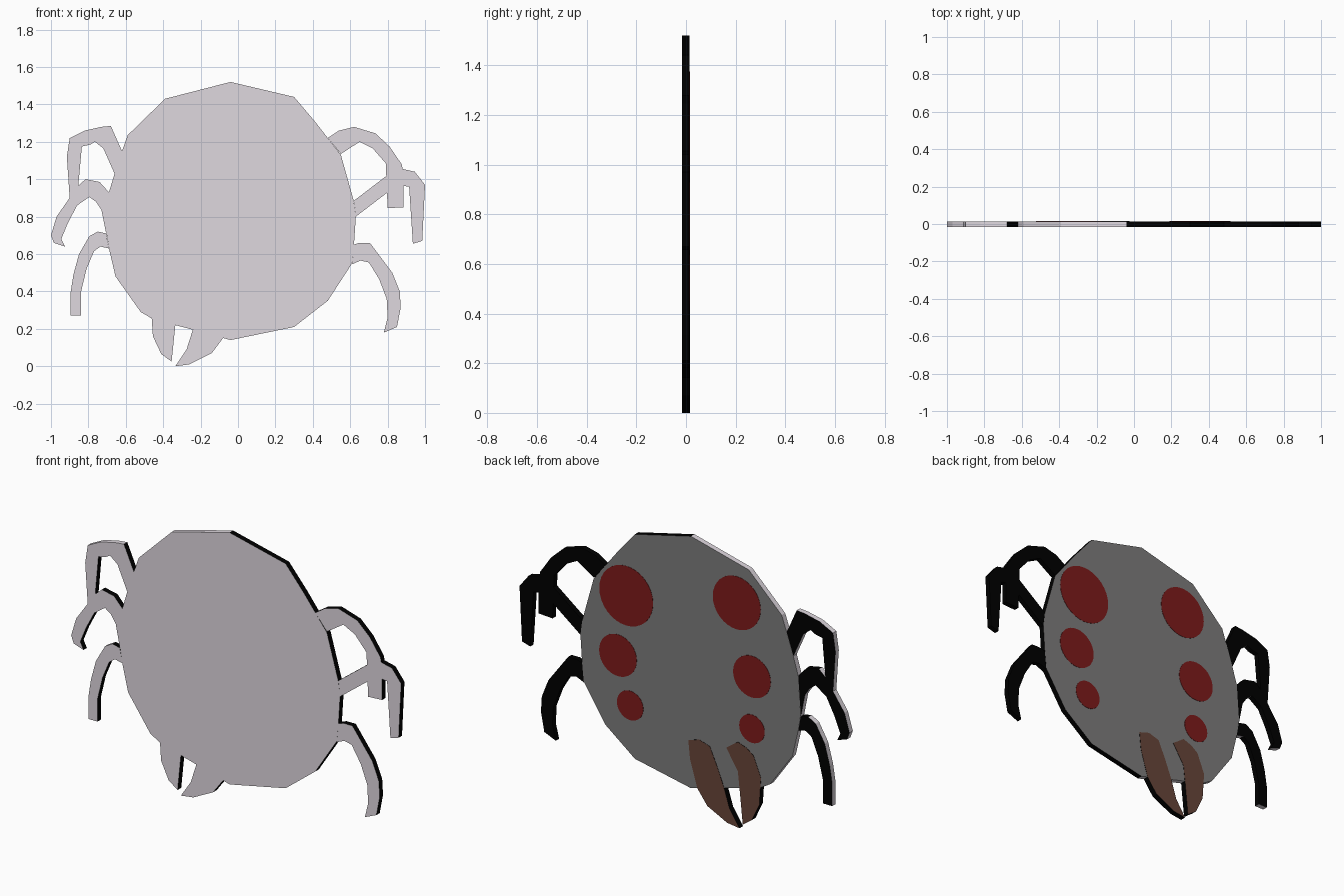
import bpy, bmesh, math

def material(name, rgb):
    m = bpy.data.materials.new(name)
    m.diffuse_color = (*rgb, 1)
    return m

PALE = material("pale grey front", (0.74, 0.69, 0.74))
GREY = material("dark grey", (0.204, 0.200, 0.200))
BLACK = material("black", (0.0, 0.0, 0.0))
RED = material("dark red", (0.206, 0.011, 0.011))
BROWN = material("brown", (0.137, 0.060, 0.041))

FRONT, LEG_BACK, BODY_BACK, DETAIL_BACK = -0.016, 0.013, 0.014, 0.0155


def plate(name, outline, y0, y1, back, front=PALE, pale_rim=True, rim=BLACK):
    """Flat cut-out in the xz plane: front, rim and back coloured by direction."""
    bm = bmesh.new()
    face = bm.faces.new([bm.verts.new((x, y0, z)) for x, z in outline])
    ext = bmesh.ops.extrude_face_region(bm, geom=[face], use_keep_orig=True)
    for v in ext["geom"]:
        if isinstance(v, bmesh.types.BMVert):
            v.co.y = y1
    bmesh.ops.recalc_face_normals(bm, faces=bm.faces[:])
    for f in bm.faces:
        f.normal_update()
        if f.normal.y < -0.5:
            f.material_index = 0
        elif f.normal.y > 0.5:
            f.material_index = 1
        elif pale_rim and f.normal.x < 0.02:
            f.material_index = 0
        else:
            f.material_index = 2
    bmesh.ops.triangulate(bm, faces=[f for f in bm.faces if len(f.verts) > 4])
    me = bpy.data.meshes.new(name)
    bm.to_mesh(me)
    bm.free()
    for m in (front, back, rim):
        me.materials.append(m)
    ob = bpy.data.objects.new(name, me)
    bpy.context.collection.objects.link(ob)
    return ob


# Body: rounded low-poly disc with the open notch between the fangs
plate("body", [
    (-0.04, 1.52), (0.30, 1.44), (0.41, 1.31), (0.48, 1.22), (0.55, 1.13),
    (0.62, 0.88), (0.63, 0.80), (0.62, 0.65), (0.61, 0.55), (0.48, 0.35),
    (0.30, 0.21), (-0.04, 0.14), (-0.24, 0.195), (-0.335, 0.22),
    (-0.40, 0.22), (-0.52, 0.29), (-0.655, 0.48),
    (-0.69, 0.63), (-0.705, 0.72), (-0.69, 0.93), (-0.66, 1.03),
    (-0.62, 1.15), (-0.59, 1.235), (-0.39, 1.43)], FRONT, BODY_BACK, GREY)

# Right legs
plate("right_upper_leg", [
    (0.48, 1.22), (0.54, 1.26), (0.62, 1.28), (0.735, 1.245), (0.81, 1.175),
    (0.875, 1.08), (0.885, 1.03), (0.885, 0.85), (0.80, 0.845), (0.79, 1.085),
    (0.72, 1.165), (0.65, 1.20), (0.55, 1.135)],
    FRONT, LEG_BACK, BLACK, pale_rim=False)
plate("right_middle_leg", [
    (0.62, 0.885), (0.79, 1.015), (0.88, 1.055), (0.945, 1.04), (1.0, 0.97),
    (0.985, 0.67), (0.935, 0.655), (0.915, 0.96), (0.88, 0.965),
    (0.80, 0.93), (0.63, 0.80)],
    FRONT, LEG_BACK, BLACK, pale_rim=False)
plate("right_lower_leg", [
    (0.62, 0.65), (0.65, 0.66), (0.705, 0.66), (0.825, 0.50), (0.865, 0.40),
    (0.87, 0.315), (0.85, 0.21), (0.78, 0.18), (0.80, 0.26), (0.795, 0.36),
    (0.755, 0.465), (0.70, 0.555), (0.655, 0.565), (0.61, 0.545)],
    FRONT, LEG_BACK, BLACK, pale_rim=False)

# Left legs
plate("left_upper_leg", [
    (-0.62, 1.15), (-0.68, 1.285), (-0.73, 1.28), (-0.82, 1.26), (-0.90, 1.22),
    (-0.915, 1.12), (-0.90, 0.90), (-0.855, 0.955), (-0.835, 1.175),
    (-0.79, 1.185), (-0.765, 1.20), (-0.72, 1.165), (-0.66, 1.03)],
    FRONT, LEG_BACK, BLACK)
plate("left_middle_leg", [
    (-0.69, 0.93), (-0.74, 0.985), (-0.815, 1.0), (-0.86, 0.96), (-0.90, 0.90),
    (-0.97, 0.80), (-1.0, 0.70), (-0.985, 0.66), (-0.925, 0.64), (-0.945, 0.68),
    (-0.91, 0.765), (-0.86, 0.86), (-0.795, 0.905), (-0.76, 0.88),
    (-0.73, 0.835), (-0.705, 0.71)], FRONT, LEG_BACK, BLACK)
plate("left_lower_leg", [
    (-0.705, 0.71), (-0.75, 0.72), (-0.795, 0.695), (-0.85, 0.60), (-0.88, 0.49),
    (-0.895, 0.395), (-0.895, 0.27), (-0.84, 0.27), (-0.84, 0.395),
    (-0.81, 0.52), (-0.77, 0.615), (-0.735, 0.64), (-0.69, 0.63)],
    FRONT, LEG_BACK, BLACK)

# Fangs, lapping over the back of the body
plate("outer_fang", [
    (-0.255, 0.42), (-0.325, 0.47), (-0.38, 0.45), (-0.42, 0.42),
    (-0.465, 0.31), (-0.455, 0.16), (-0.41, 0.065), (-0.355, 0.025),
    (-0.335, 0.22), (-0.325, 0.31)],
    FRONT, DETAIL_BACK, BROWN, pale_rim=False)
plate("inner_fang", [
    (-0.025, 0.40), (-0.09, 0.42), (-0.155, 0.40), (-0.20, 0.30),
    (-0.24, 0.20), (-0.275, 0.09), (-0.335, 0.0), (-0.26, 0.01),
    (-0.14, 0.07), (-0.08, 0.15), (-0.035, 0.30)],
    FRONT, DETAIL_BACK, BROWN, pale_rim=False)

# Eyes: thin round plates on the back of the body
eyes = [(0.352, 1.09, 0.163), (-0.318, 1.23, 0.145), (0.402, 0.75, 0.114),
        (-0.41, 0.85, 0.114), (0.328, 0.495, 0.08), (-0.41, 0.565, 0.077)]
for i, (x, z, r) in enumerate(eyes):
    ring = [(x + r * math.cos(a * math.tau / 32), z + r * math.sin(a * math.tau / 32))
            for a in range(32)]
    plate(f"eye_{i + 1}", ring, 0.012, DETAIL_BACK, RED, front=RED, pale_rim=False, rim=RED)
